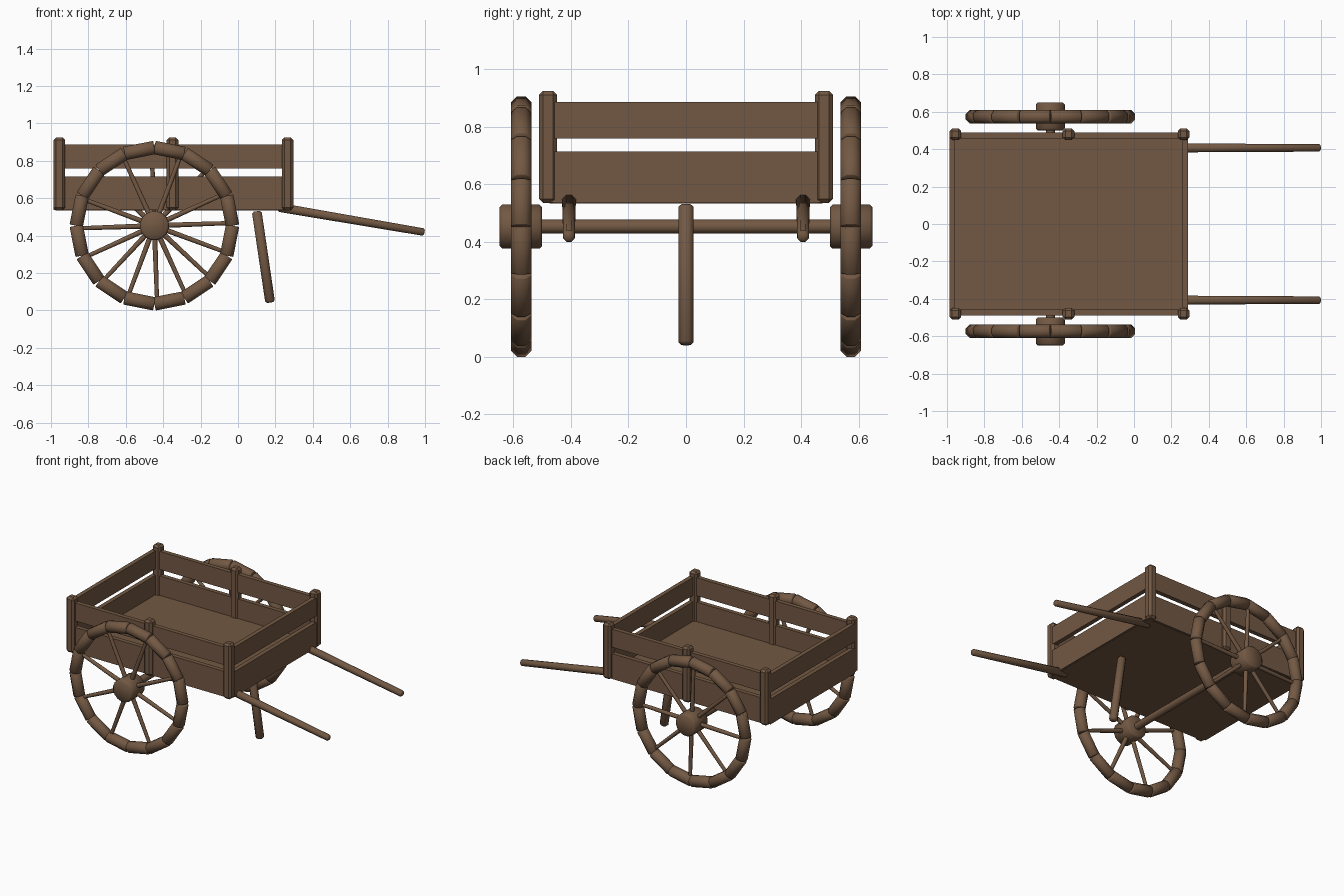
import bpy, bmesh
from math import sin, cos, pi, radians
from mathutils import Vector

cube = bpy.data.objects.get("Cube")
if cube:
    bpy.data.objects.remove(cube, do_unlink=True)

wood = bpy.data.materials.new("brown_wood")
wood.use_nodes = True
BROWN = (0.17, 0.098, 0.056, 1)
wood.diffuse_color = BROWN
wood.node_tree.nodes["Principled BSDF"].inputs["Base Color"].default_value = BROWN


def finish(bm, name, smooth=False):
    bmesh.ops.recalc_face_normals(bm, faces=bm.faces)
    mesh = bpy.data.meshes.new(name)
    bm.to_mesh(mesh)
    bm.free()
    mesh.materials.append(wood)
    if smooth:
        mesh.shade_smooth()
        mesh.set_sharp_from_angle(angle=radians(46))
    obj = bpy.data.objects.new(name, mesh)
    bpy.context.collection.objects.link(obj)
    return obj


def add_rod(bm, a, b, r1, r2, sides=8, cap=0.0):
    """Faceted rod from a to b, with chamfered ends of length cap."""
    a, b = Vector(a), Vector(b)
    axis = (b - a).normalized()
    up = Vector((0, 1, 0)) if abs(axis.y) < 0.9 else Vector((0, 0, 1))
    u = axis.cross(up).normalized()
    v = axis.cross(u)
    stations = [(a, r1), (b, r2)]
    if cap:
        stations = [(a, r1 - cap), (a + axis * cap, r1),
                    (b - axis * cap, r2), (b, r2 - cap)]
    rings = []
    for centre, r in stations:
        r /= cos(pi / sides)
        angles = [2 * pi * (k + 0.5) / sides for k in range(sides)]
        rings.append([bm.verts.new(centre + u * r * cos(t) + v * r * sin(t)) for t in angles])
    for lo, hi in zip(rings, rings[1:]):
        for k in range(sides):
            n = (k + 1) % sides
            bm.faces.new((lo[k], lo[n], hi[n], hi[k]))
    bm.faces.new(rings[0][::-1])
    bm.faces.new(rings[-1])


def rod(name, *args, **kw):
    bm = bmesh.new()
    add_rod(bm, *args, **kw)
    return finish(bm, name, smooth=True)


def box(name, x, y, z, bevel=0.0):
    bm = bmesh.new()
    bmesh.ops.create_cube(bm, size=1)
    for v in bm.verts:
        v.co = [lo + (c + 0.5) * (hi - lo) for c, (lo, hi) in zip(v.co, (x, y, z))]
    if bevel:
        bmesh.ops.bevel(bm, geom=bm.edges[:], offset=bevel, segments=1, affect='EDGES')
    return finish(bm, name)


# Bed and slatted walls
BACK, FRONT, SIDE = -0.955, 0.265, 0.48
box("bed_floor", (-0.975, 0.28), (-0.475, 0.475), (0.534, 0.578))
for level, z in (("lower", (0.537, 0.715)), ("upper", (0.76, 0.887))):
    for s, side in ((1, "left"), (-1, "right")):
        box(f"{level}_{side}_board", (BACK, FRONT), sorted((s * 0.457, s * 0.488)), z)
    box(f"{level}_back_board", (-0.987, -0.957), (-0.47, 0.47), z)
    box(f"{level}_front_board", (0.26, 0.29), (-0.47, 0.47), z)

# Corner and middle posts
for s, side in ((1, "left"), (-1, "right")):
    for x, place in ((BACK, "back"), (-0.35, "middle"), (FRONT, "front")):
        h = 0.031
        box(f"{place}_{side}_post", (x - h, x + h),
            (s * SIDE - h, s * SIDE + h), (0.535, 0.925), 0.014)

# Wheels
CX, CZ, WY = -0.447, 0.453, 0.573
SEGMENTS, SPOKES, RIM, TUBE = 16, 8, 0.418, 0.036


def on_wheel(r, angle, y):
    return Vector((CX + r * cos(angle), y, CZ + r * sin(angle)))


for s, side, turn in ((1, "left", 2), (-1, "right", 24.5)):
    y = s * WY
    rim = bmesh.new()
    for k in range(SEGMENTS):
        a = on_wheel(RIM, 2 * pi * k / SEGMENTS, y)
        b = on_wheel(RIM, 2 * pi * (k + 1) / SEGMENTS, y)
        add_rod(rim, a, b, TUBE, TUBE, cap=0.003)
    finish(rim, f"{side}_wheel_rim", smooth=True)
    spokes = bmesh.new()
    for k in range(SPOKES):
        t = radians(turn) + 2 * pi * k / SPOKES
        add_rod(spokes, on_wheel(0.05, t, y), on_wheel(0.39, t, y), 0.014, 0.011)
    finish(spokes, f"{side}_wheel_spokes", smooth=True)
    rod(f"{side}_hub", (CX, s * 0.5, CZ), (CX, s * 0.649, CZ), 0.077, 0.077, sides=16, cap=0.01)

rod("axle", (CX, -0.55, CZ), (CX, 0.55, CZ), 0.024, 0.024)

# Pull handles and prop leg
for s, side in ((1, "left"), (-1, "right")):
    rod(f"{side}_handle", (0.215, s * 0.407, 0.5515), (0.997, s * 0.407, 0.418),
        0.024, 0.02, cap=0.008)
rod("prop_leg", (0.1, 0, 0.53), (0.172, 0, 0.042), 0.026, 0.026, cap=0.01)
